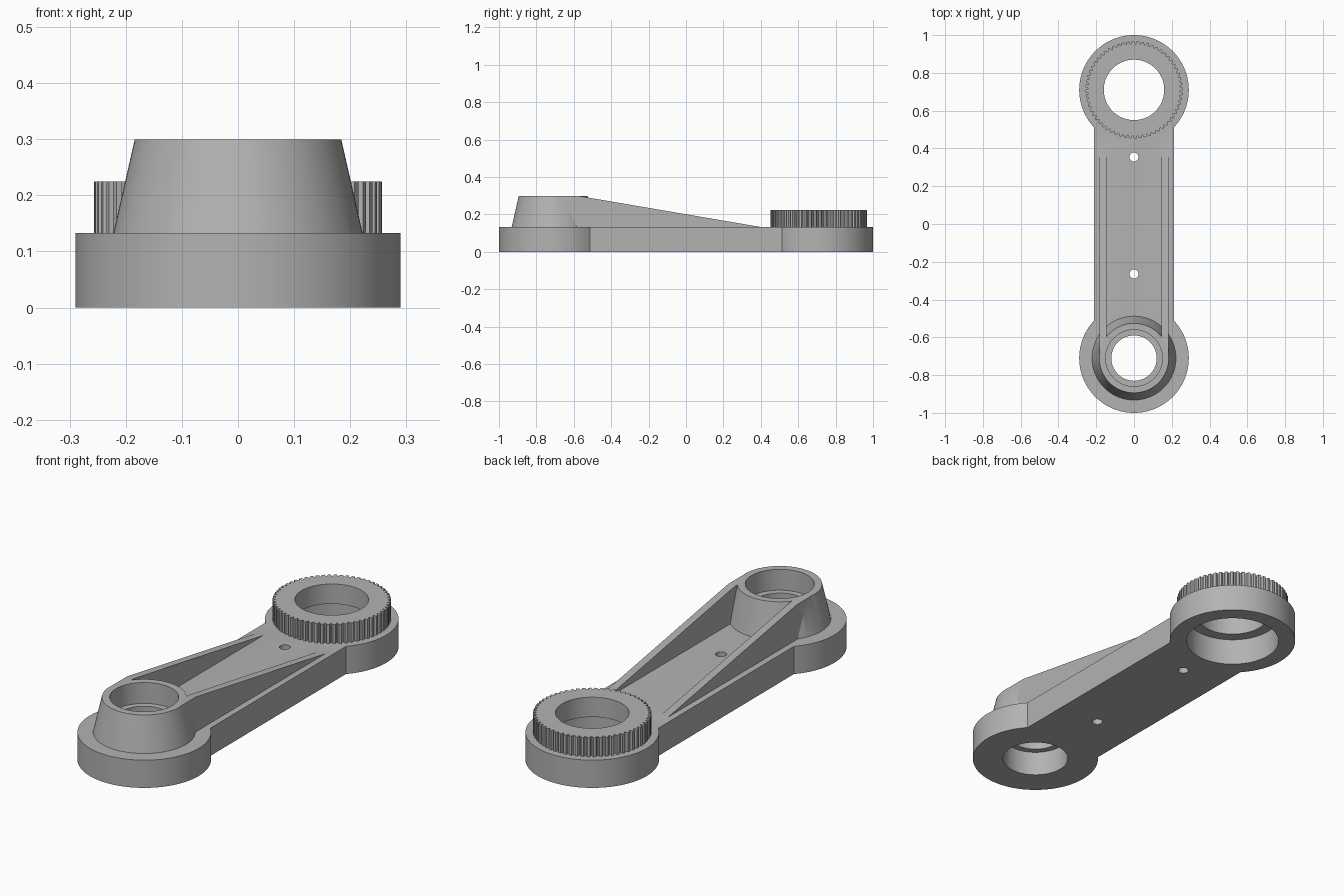
import bpy, bmesh, math
from math import sin, cos, pi

if "Cube" in bpy.data.objects:
    bpy.data.objects.remove(bpy.data.objects["Cube"])

SEG = 96
END_Y, END_R, ARM_X, BASE_Z = 0.71, 0.29, 0.213, 0.133
TOP_Z = 0.30

grey = bpy.data.materials.new("grey metal")
grey.diffuse_color = (0.45, 0.45, 0.45, 1)
grey.use_nodes = True
grey.node_tree.nodes["Principled BSDF"].inputs["Base Color"].default_value = grey.diffuse_color


def make(name, bm):
    bmesh.ops.recalc_face_normals(bm, faces=bm.faces)
    me = bpy.data.meshes.new(name)
    bm.to_mesh(me)
    bm.free()
    me.materials.append(grey)
    ob = bpy.data.objects.new(name, me)
    bpy.context.collection.objects.link(ob)
    return ob


def extrude(name, pts, vec):
    """Closed 3D outline swept along a vector."""
    bm = bmesh.new()
    face = bm.faces.new([bm.verts.new(p) for p in pts])
    new = bmesh.ops.extrude_face_region(bm, geom=[face])["geom"]
    verts = [v for v in new if isinstance(v, bmesh.types.BMVert)]
    bmesh.ops.translate(bm, verts=verts, vec=vec)
    return make(name, bm)


def cone(name, y, r1, r2, z1, z2, seg=SEG):
    bm = bmesh.new()
    bmesh.ops.create_cone(bm, cap_ends=True, segments=seg,
                          radius1=r1, radius2=r2, depth=z2 - z1)
    bmesh.ops.translate(bm, verts=bm.verts, vec=(0, y, (z1 + z2) / 2))
    return make(name, bm)


def combine(target, tool, operation):
    mod = target.modifiers.new(operation.lower(), 'BOOLEAN')
    mod.operation, mod.solver, mod.object = operation, 'EXACT', tool
    bpy.context.view_layer.objects.active = target
    bpy.ops.object.modifier_apply(modifier=mod.name)
    bpy.data.objects.remove(tool)


# Flat base: two round ends joined by a straight arm
start = math.asin(ARM_X / END_R)
outline = []
for side in (1, -1):
    for i in range(SEG + 1):
        a = start + (2 * pi - 2 * start) * i / SEG
        outline.append((side * END_R * sin(a),
                        side * (END_Y - END_R * cos(a)), 0))
link = extrude("link_arm", outline, (0, 0, BASE_Z))

# Tapered boss on the front end
slope = (0.222 - 0.184) / (TOP_Z - BASE_Z)
combine(link, cone("boss", -END_Y, 0.222 + slope * 0.05, 0.184,
                   BASE_Z - 0.05, TOP_Z), 'UNION')

# Sloping side ribs
for x in (-0.183, 0.146):
    side = [(x, -END_Y, 0.08), (x, -END_Y, TOP_Z), (x, -0.58, TOP_Z),
            (x, 0.40, BASE_Z), (x, 0.40, 0.08)]
    combine(link, extrude("rib", side, (0.037, 0, 0)), 'UNION')

# Toothed ring on the back end
TEETH = 60
ring = []
for i in range(TEETH):
    for f, r in ((0.0, 0.257), (0.45, 0.257), (0.62, 0.244), (0.83, 0.244)):
        a = 2 * pi * (i + f) / TEETH
        ring.append((r * cos(a), END_Y + r * sin(a), 0.10))
combine(link, extrude("toothed_ring", ring, (0, 0, 0.125)), 'UNION')

# Stepped bores at both ends and two small arm holes
for y, r, z1, z2, seg in (
        (END_Y, 0.16, -0.1, 0.4, SEG), (END_Y, 0.213, -0.1, 0.130, SEG),
        (-END_Y, 0.12, -0.1, 0.4, SEG), (-END_Y, 0.15, -0.1, 0.12, SEG),
        (-END_Y, 0.15, 0.20, 0.4, SEG),
        (0.355, 0.024, -0.1, 0.4, 32), (-0.265, 0.024, -0.1, 0.4, 32)):
    combine(link, cone("bore", y, r, r, z1, z2, seg), 'DIFFERENCE')

# Smooth round walls, crisp edges
bpy.ops.object.select_all(action='DESELECT')
link.select_set(True)
bpy.context.view_layer.objects.active = link
bpy.ops.object.shade_smooth_by_angle(angle=math.radians(25))
